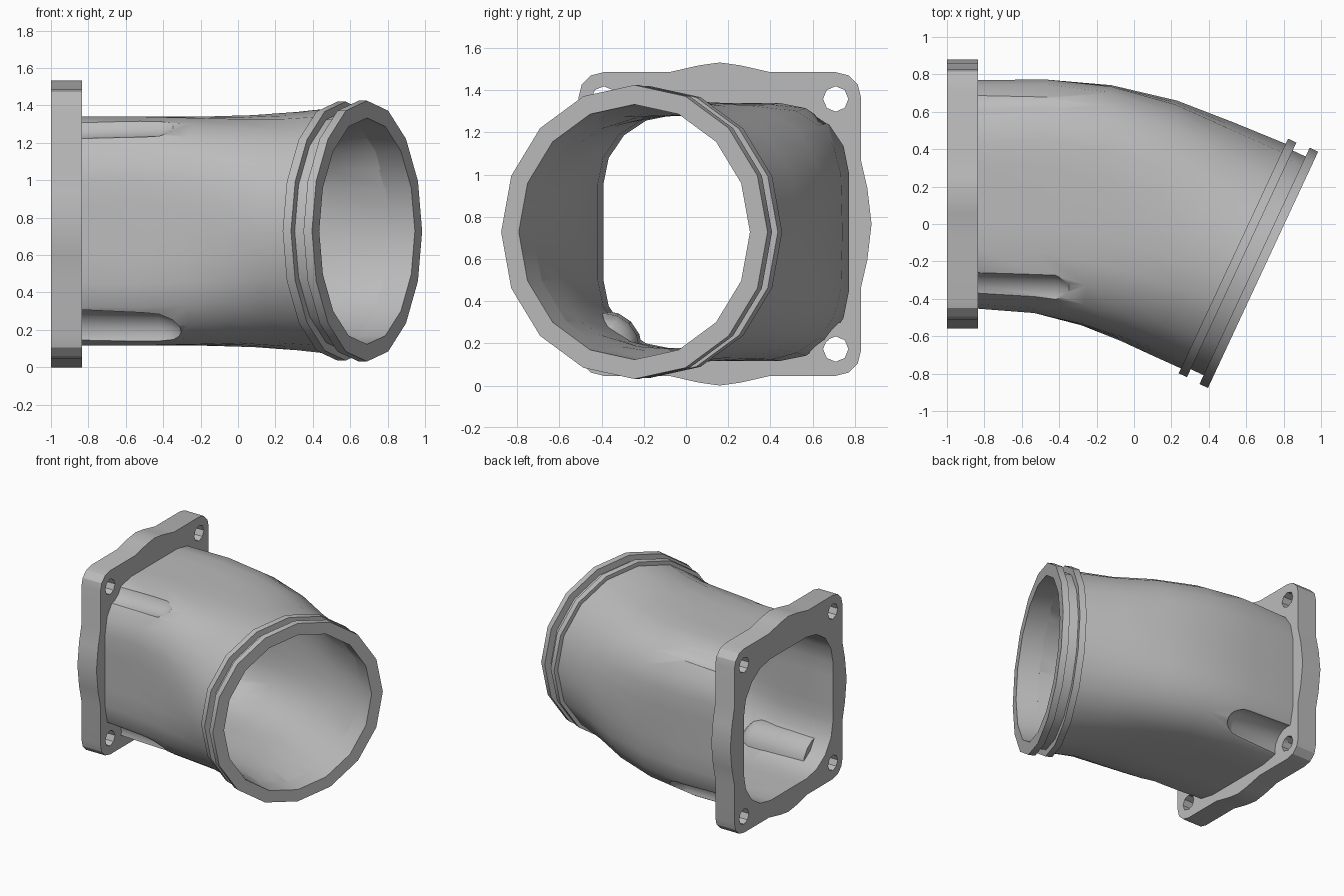
import bpy
import bmesh
from math import sin, cos, pi, radians
from mathutils import Vector

if "Cube" in bpy.data.objects:
    bpy.data.objects.remove(bpy.data.objects["Cube"], do_unlink=True)

grey = bpy.data.materials.new("cast grey")
grey.use_nodes = True
grey.diffuse_color = (0.5, 0.5, 0.5, 1)
grey.node_tree.nodes["Principled BSDF"].inputs["Base Color"].default_value = (0.5, 0.5, 0.5, 1)

MID_Z = 0.728                    # tube axis height
FLANGE_Y, FLANGE_Z = 0.16, 0.766
BEND = 25                        # outlet turn in degrees
OUTLET = Vector((0.69, -0.245, MID_Z))


def frame(angle):
    """Axis and sideways directions of a section turned towards the front."""
    a = radians(angle)
    return Vector((cos(a), -sin(a), 0)), Vector((sin(a), cos(a), 0))


def skin(name, rings, closed=False):
    """Join rings of points into a solid, capped unless it closes on itself."""
    bm = bmesh.new()
    loops = [[bm.verts.new(p) for p in ring] for ring in rings]
    n = len(loops[0])
    pairs = list(zip(loops, loops[1:]))
    if closed:
        pairs.append((loops[-1], loops[0]))
    else:
        bm.faces.new(loops[0])
        bm.faces.new(loops[-1])
    for a, b in pairs:
        for i in range(n):
            j = (i + 1) % n
            bm.faces.new((a[i], a[j], b[j], b[i]))
    bmesh.ops.recalc_face_normals(bm, faces=bm.faces)
    mesh = bpy.data.meshes.new(name)
    bm.to_mesh(mesh)
    bm.free()
    mesh.materials.append(grey)
    obj = bpy.data.objects.new(name, mesh)
    bpy.context.collection.objects.link(obj)
    return obj


def lathe(name, centre, angle, profile, sides, closed=False):
    axis, side = frame(angle)
    up = Vector((0, 0, 1))
    turns = [2 * pi * i / sides for i in range(sides)]
    return skin(name, [[centre + axis * d + side * (r * cos(t)) + up * (r * sin(t))
                        for t in turns] for d, r in profile], closed)


def cut(obj, cutters):
    bpy.context.view_layer.objects.active = obj
    for cutter in cutters:
        cutter.hide_render = True
        mod = obj.modifiers.new("cut", 'BOOLEAN')
        mod.operation = 'DIFFERENCE'
        mod.solver = 'EXACT'
        mod.object = cutter
        bpy.ops.object.modifier_apply(modifier=mod.name)


def section(width, height, blend):
    """Rounded square easing into a sixteen-sided circle."""
    radius = 0.33
    square, circle = [], []
    for i in range(32):
        q, k = divmod(i, 8)
        w, h = (width, height) if q % 2 == 0 else (height, width)
        a = min(max(k - 2, 0), 4) * pi / 8
        u, v = w - radius + radius * cos(a), h - radius + radius * sin(a)
        if k < 2:
            v *= k / 2
        elif k > 6:
            u *= 0.5
        for _ in range(q):
            u, v = -v, u
        square.append(Vector((u, v)))
        t = i * pi / 16
        scale = cos(pi / 16) if i % 2 else 1
        circle.append(Vector((width * cos(t), height * sin(t))) * scale)
    return [s.lerp(c, blend) for s, c in zip(square, circle)]


def tube(name, stations, wall):
    rings = []
    for x, y, angle, width, height, blend in stations:
        side = frame(angle)[1]
        rings.append([Vector((x, y, MID_Z + v)) + side * u
                      for u, v in section(width - wall, height - wall, blend)])
    return skin(name, rings)


# Bent tube: x, y, turn, half width, half height, roundness
end_axis = frame(BEND)[0]
tube_end = OUTLET - end_axis * 0.15
path = [(-0.5, 0.148, 3, 0.625, 0.612, 0.0),
        (-0.2, 0.10, 7, 0.647, 0.612, 0.15),
        (0.08, 0.017, 13, 0.66, 0.62, 0.45),
        (0.315, -0.08, 19, 0.66, 0.637, 0.8),
        (tube_end.x, tube_end.y, BEND, 0.663, 0.663, 1.0)]
mouth = (FLANGE_Y, 0, 0.61, 0.612, 0.0)
beyond = OUTLET + end_axis * 0.1
body = tube("bent_tube", [(-0.87, *mouth)] + path, 0)
bore = tube("bore_cutter", [(-1.1, *mouth), (-0.87, *mouth)] + path
            + [(beyond.x, beyond.y, BEND, 0.663, 0.663, 1.0)], 0.058)

# Mounting flange with bulged sides, rounded corners and bolt holes
quarter = [(0.72, 0), (0.70, 0.17), (0.67, 0.30), (0.67, 0.60), (0.655, 0.66),
           (0.61, 0.705), (0.55, 0.72), (0.24, 0.72), (0.10, 0.752), (0, 0.766)]
half = quarter + [(-y, z) for y, z in quarter[-2::-1]]
outline = half + [(y, -z) for y, z in half[-2:0:-1]]
flange = skin("mounting_flange", [[Vector((x, FLANGE_Y + y, FLANGE_Z + z))
                                   for y, z in outline] for x in (-1, -0.835)])

# Bolt holes, bolt clearance pockets and the bumps they make in the bore
holes, pockets, bumps = [], [], []
nose = [(-0.42, 0.125), (-0.35, 0.095), (-0.315, 0.055), (-0.30, 0.01)]
for sy in (-1, 1):
    for sz in (-1, 1):
        c = Vector((0, FLANGE_Y + sy * 0.55, FLANGE_Z + sz * 0.593))
        holes.append(lathe("hole_cutter", c, 0, [(-1.1, 0.06), (-0.7, 0.06)], 8))
        pockets.append(lathe("pocket_cutter", c, 0, [(-0.835, 0.14)] + nose, 16))
        bumps.append(lathe("bump_cutter", c, 0, [(-0.95, 0.185)]
                           + [(d + 0.04, r + 0.045) for d, r in nose], 16))

cut(flange, [bore] + holes)
cut(bore, bumps)
cut(body, pockets + [bore])

# Outlet collar with two ridges and a groove
collar = lathe("outlet_collar", OUTLET, BEND,
               [(0, 0.605), (0, 0.697), (-0.05, 0.697), (-0.05, 0.645), (-0.126, 0.645),
                (-0.126, 0.692), (-0.175, 0.692), (-0.175, 0.65), (-0.16, 0.605)],
               16, closed=True)

for helper in holes + pockets + bumps + [bore]:
    bpy.data.objects.remove(helper, do_unlink=True)

# Smooth shading with sharp edges kept
for obj in (body, flange, collar):
    bpy.ops.object.select_all(action='DESELECT')
    obj.select_set(True)
    bpy.context.view_layer.objects.active = obj
    bpy.ops.object.shade_smooth_by_angle(angle=radians(30))
